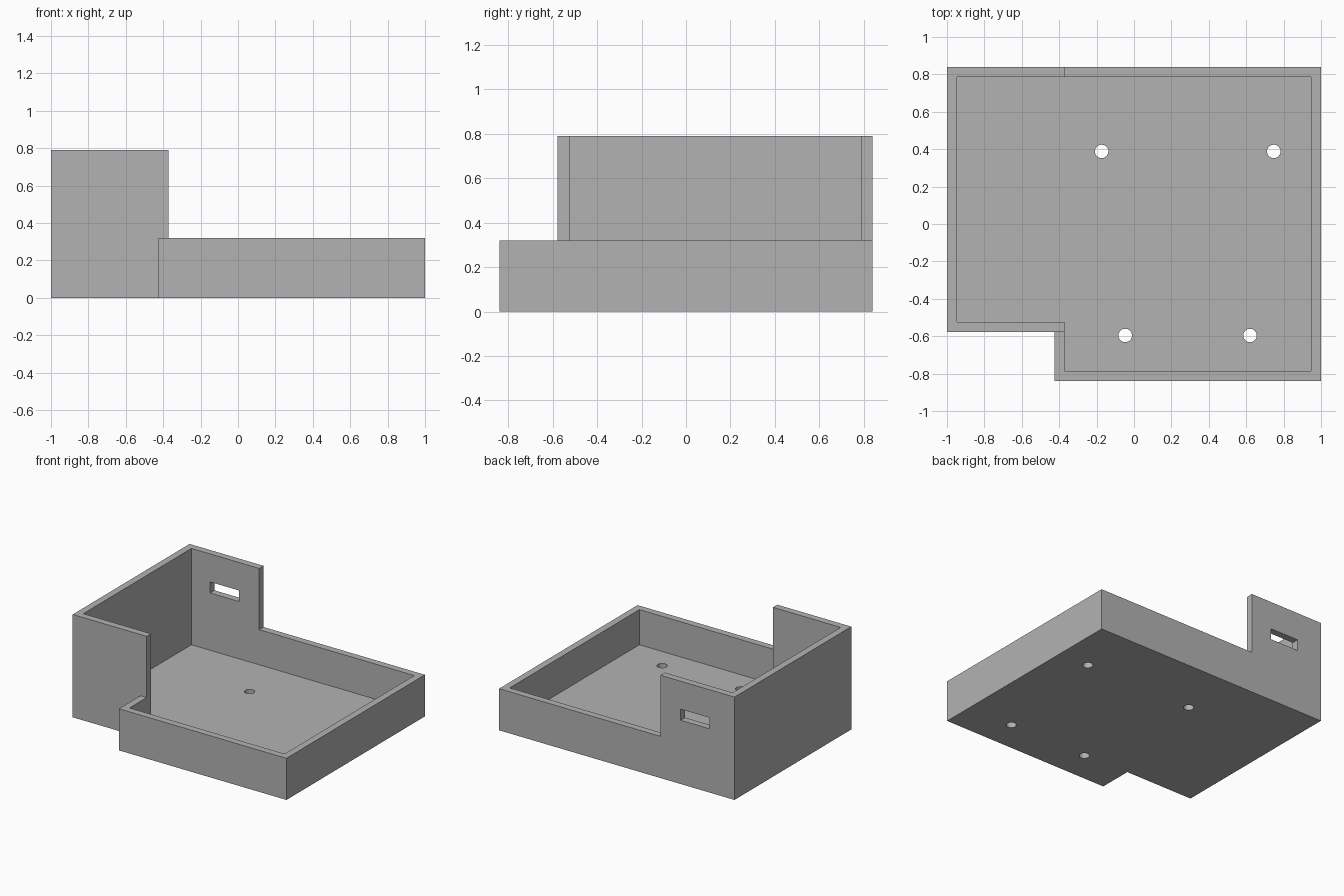
import bpy, bmesh, math

if "Cube" in bpy.data.objects:
    bpy.data.objects.remove(bpy.data.objects["Cube"], do_unlink=True)

WALL = 0.053
FLOOR = 0.05
LOW, TALL = 0.32, 0.79
X, Y = 1.0, 0.84
STEP_X, STEP_Y = -0.424, -0.578      # corner of the front notch
TAB_X = STEP_X + WALL                # end of the tall walls

grey = bpy.data.materials.new("plain grey")
grey.use_nodes = True
grey.diffuse_color = (0.45, 0.45, 0.45, 1)
grey.node_tree.nodes["Principled BSDF"].inputs["Base Color"].default_value = grey.diffuse_color


def prism(name, outline, z0, z1):
    """Extrude a flat outline from z0 up to z1."""
    bm = bmesh.new()
    face = bm.faces.new([bm.verts.new((x, y, z0)) for x, y in outline])
    top = bmesh.ops.extrude_face_region(bm, geom=[face])["geom"]
    verts = [v for v in top if isinstance(v, bmesh.types.BMVert)]
    bmesh.ops.translate(bm, verts=verts, vec=(0, 0, z1 - z0))
    bmesh.ops.recalc_face_normals(bm, faces=bm.faces)
    mesh = bpy.data.meshes.new(name)
    bm.to_mesh(mesh)
    bm.free()
    mesh.materials.append(grey)
    obj = bpy.data.objects.new(name, mesh)
    bpy.context.collection.objects.link(obj)
    return obj


def tray_outline(inset):
    """Rectangle with a notch at the front right corner."""
    x, y = X - inset, Y - inset
    sx, sy = STEP_X + inset, STEP_Y + inset
    return [(-x, y), (-x, sy), (sx, sy), (sx, -y), (x, -y), (x, y)]


def cut(target, cutter):
    cutter.hide_render = True
    mod = target.modifiers.new(cutter.name, "BOOLEAN")
    mod.operation = "DIFFERENCE"
    mod.solver = "EXACT"
    mod.object = cutter
    bpy.context.view_layer.objects.active = target
    bpy.ops.object.modifier_apply(modifier=mod.name)
    bpy.data.objects.remove(cutter, do_unlink=True)


# Full-height body, lowered everywhere except around the tall end
tray = prism("tray", tray_outline(0), 0, TALL)
low_side = [(TAB_X, 1), (TAB_X, STEP_Y), (STEP_X - 0.1, STEP_Y),
            (STEP_X - 0.1, -1), (1.2, -1), (1.2, 1)]
cut(tray, prism("low_wall_cutter", low_side, LOW, 1))

# Hollow interior
cut(tray, prism("cavity_cutter", tray_outline(WALL), FLOOR, 1.1))

# Slot through the tall back wall
slot = [(-0.788, 0.7), (-0.543, 0.7), (-0.543, 1), (-0.788, 1)]
cut(tray, prism("slot_cutter", slot, 0.49, 0.575))

# Four screw holes in the floor
for hx, hy in [(-0.173, 0.388), (0.747, 0.388), (-0.047, -0.596), (0.62, -0.596)]:
    ring = [(hx + 0.036 * math.cos(a), hy + 0.036 * math.sin(a))
            for a in (math.tau * i / 32 for i in range(32))]
    cut(tray, prism("screw_hole_cutter", ring, -0.1, 0.15))

# Smooth the hole walls, keep all corners sharp
bpy.ops.object.select_all(action="DESELECT")
tray.select_set(True)
bpy.context.view_layer.objects.active = tray
bpy.ops.object.shade_smooth_by_angle(angle=math.radians(30))
